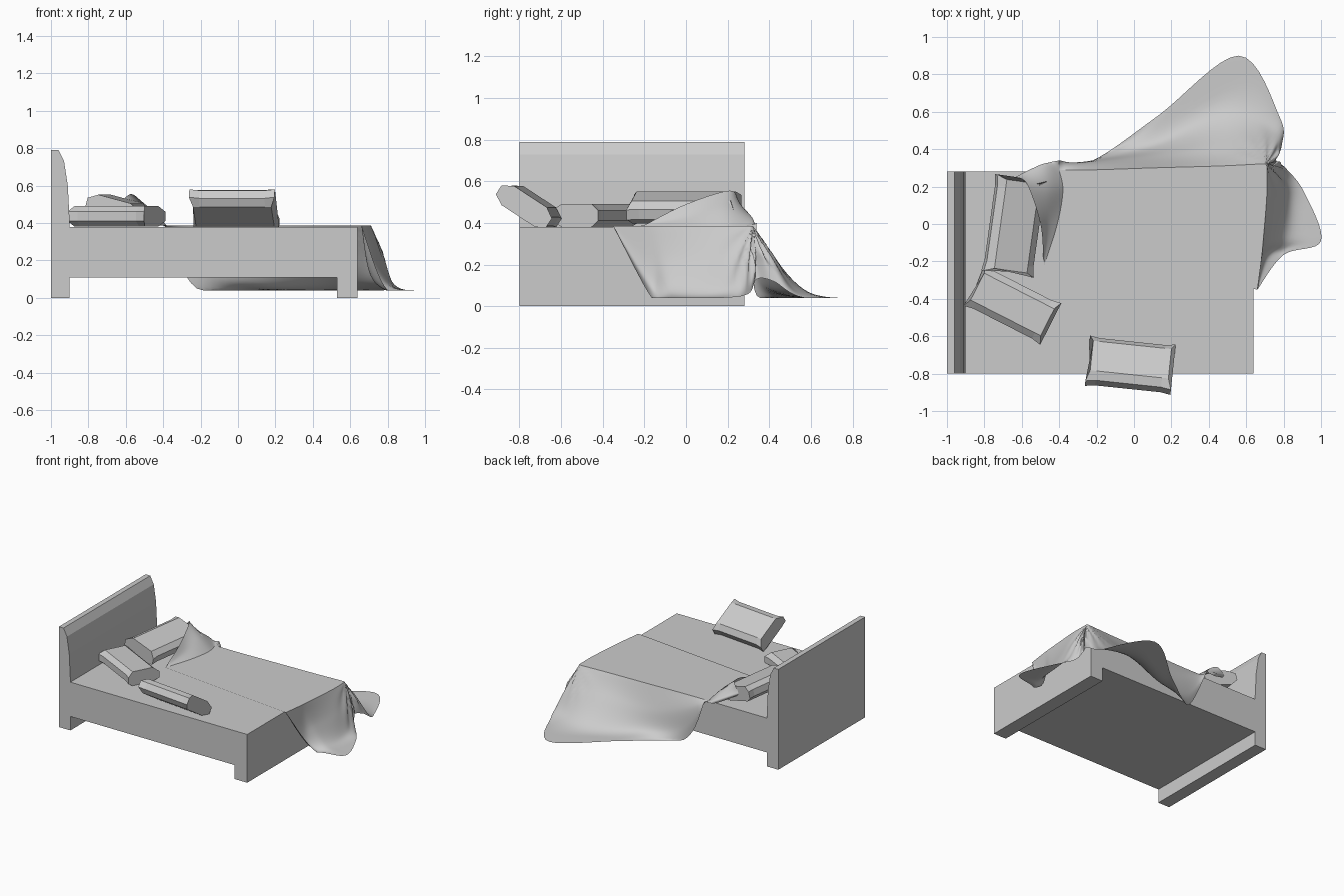
import bpy, bmesh, math
from mathutils import Vector

cube = bpy.data.objects.get("Cube")
if cube:
    bpy.data.objects.remove(cube, do_unlink=True)

# One plain grey for the whole model
grey = bpy.data.materials.new("plain_grey")
grey.use_nodes = True
colour = (0.6, 0.6, 0.6, 1)
grey.diffuse_color = colour
grey.node_tree.nodes["Principled BSDF"].inputs["Base Color"].default_value = colour

FRONT, BACK = -0.8, 0.28   # long sides of the bed
MATTRESS, SHEET = 0.38, 0.386


def finish(name, bm, smooth=False):
    """Turn a bmesh into a named grey object."""
    mesh = bpy.data.meshes.new(name)
    bm.to_mesh(mesh)
    bm.free()
    mesh.materials.append(grey)
    for poly in mesh.polygons:
        poly.use_smooth = smooth
    obj = bpy.data.objects.new(name, mesh)
    bpy.context.scene.collection.objects.link(obj)
    return obj


def extrude_profile(name, profile):
    """Extrude an x/z outline over the width of the bed."""
    bm = bmesh.new()
    face = bm.faces.new([bm.verts.new((x, FRONT, z)) for x, z in profile])
    moved = bmesh.ops.extrude_face_region(bm, geom=[face])["geom"]
    verts = [g for g in moved if isinstance(g, bmesh.types.BMVert)]
    bmesh.ops.translate(bm, verts=verts, vec=(0, BACK - FRONT, 0))
    bmesh.ops.recalc_face_normals(bm, faces=bm.faces)
    return finish(name, bm)


def box_profile(x0, x1, z0, z1):
    return [(x0, z0), (x1, z0), (x1, z1), (x0, z1)]


# Bed frame
extrude_profile("headboard", [(-1, 0), (-0.9, 0), (-0.9, 0.4), (-0.91, 0.6),
                              (-0.93, 0.73), (-0.96, 0.79), (-1, 0.79)])
extrude_profile("bed_base", box_profile(-0.9, 0.64, 0.11, MATTRESS))
extrude_profile("foot_leg", box_profile(0.53, 0.64, 0, 0.11))


def pillow(name, centre, length, width, turn, roll):
    """Bevelled block with small pointed ears at the ends."""
    bm = bmesh.new()
    half, thick, ear = width / 2, 0.055, 0.02
    section = [(-half, -0.025), (-half * 0.7, -thick), (half * 0.7, -thick), (half, -0.025),
               (half, 0.025), (half * 0.7, thick), (-half * 0.7, thick), (-half, 0.025)]
    rings = []
    for along in (-0.5, -0.42, 0.42, 0.5):
        end = abs(along) == 0.5
        ring = []
        for y, z in section:
            flare = ear if end and abs(y) == half else 0
            ring.append(bm.verts.new((along * length + math.copysign(flare, along),
                                      y + math.copysign(flare / 2, y), z)))
        rings.append(ring)
    count = len(section)
    for a, b in zip(rings, rings[1:]):
        for i in range(count):
            j = (i + 1) % count
            bm.faces.new((a[i], a[j], b[j], b[i]))
    bm.faces.new(rings[0])
    bm.faces.new(rings[-1])
    bmesh.ops.recalc_face_normals(bm, faces=bm.faces)
    obj = finish(name, bm)
    obj.location = centre
    obj.rotation_euler = (math.radians(roll), 0, math.radians(turn))


# Three loose pillows
pillow("back_pillow", (-0.64, -0.01, 0.475), 0.48, 0.26, 82, 15)
pillow("middle_pillow", (-0.65, -0.43, 0.436), 0.42, 0.23, -27, 0)
pillow("front_pillow", (-0.02, -0.755, 0.48), 0.42, 0.27, -6, -33)


def smooth_path(points, steps):
    """Catmull-Rom curve through the points."""
    pts = [Vector(p) for p in points]
    pts = [pts[0]] + pts + [pts[-1]]
    out = []
    for a, b, c, d in zip(pts, pts[1:], pts[2:], pts[3:]):
        for k in range(steps):
            t = k / steps
            out.append(b + (c - a) * (t / 2)
                       + (a * 2 - b * 5 + c * 4 - d) * (t * t / 2)
                       + (b * 3 - a - c * 3 + d) * (t ** 3 / 2))
    return out + [pts[-1]]


def cloth(name, stations, steps_along, steps_down, ripple=None):
    """Loft a thin smooth sheet through the station curves."""
    rows = [smooth_path(s, steps_down) for s in stations]
    columns = [smooth_path(c, steps_along) for c in zip(*rows)]
    bm = bmesh.new()
    grid = []
    for j, col in enumerate(columns):
        fall = j / (len(columns) - 1)
        line = []
        for p in col:
            p = ripple(p, fall) if ripple else p
            line.append(bm.verts.new((p.x, p.y, max(p.z, 0.04))))
        grid.append(line)
    for a, b in zip(grid, grid[1:]):
        for i in range(len(a) - 1):
            bm.faces.new((a[i], b[i], b[i + 1], a[i + 1]))
    bmesh.ops.remove_doubles(bm, verts=bm.verts, dist=0.0005)
    bmesh.ops.recalc_face_normals(bm, faces=bm.faces)
    finish(name, bm, smooth=True)
    return columns


def corner_folds(p, fall):
    """Small gathers radiating from the bed corner."""
    away = Vector((p.x - 0.71, p.y - 0.32))
    near = math.exp(-(away.length / 0.12) ** 2) * math.sin(math.pi * fall)
    wave = 0.012 * near * math.sin(12 * math.atan2(away.y, away.x))
    return p + Vector((wave, wave, 0))


# Hanging blanket: each station runs from the mattress edge down to the hem
S, F = SHEET, 0.04
drape = [
    [(-0.4, 0.29, S), (-0.4, 0.31, 0.39), (-0.4, 0.33, 0.395), (-0.4, 0.34, 0.4)],
    [(-0.2, 0.29, S), (-0.21, 0.33, 0.28), (-0.22, 0.34, 0.15), (-0.22, 0.34, 0.05)],
    [(0.1, 0.3, S), (0.1, 0.36, 0.22), (0.11, 0.43, 0.07), (0.13, 0.58, F)],
    [(0.45, 0.31, S), (0.46, 0.4, 0.25), (0.5, 0.6, 0.06), (0.56, 0.9, F)],
    [(0.66, 0.32, S), (0.7, 0.42, 0.24), (0.74, 0.5, 0.1), (0.78, 0.57, F)],
    [(0.7, 0.32, S), (0.75, 0.35, 0.28), (0.78, 0.4, 0.2), (0.79, 0.42, 0.12)],
    [(0.71, 0.31, S), (0.74, 0.32, 0.28), (0.75, 0.33, 0.2), (0.76, 0.34, 0.13)],
    [(0.71, 0.29, S), (0.76, 0.3, 0.26), (0.79, 0.31, 0.15), (0.81, 0.3, 0.06)],
    [(0.71, 0.15, S), (0.77, 0.15, 0.22), (0.83, 0.14, 0.07), (0.91, 0.17, F)],
    [(0.69, -0.1, S), (0.73, -0.08, 0.2), (0.82, -0.07, 0.06), (1, -0.09, F)],
    [(0.68, -0.2, S), (0.69, -0.18, 0.2), (0.72, -0.175, 0.1), (0.8, -0.165, F)],
    [(0.66, -0.35, S)] * 4,
]
rim = cloth("hanging_blanket", drape, 8, 8, corner_folds)[0]

# Blanket corner thrown over the back pillow: mattress crease up to the raised hem
throw = [
    [(-0.48, -0.22, S), (-0.48, -0.2, 0.39), (-0.485, -0.18, 0.4)],
    [(-0.41, 0, S), (-0.46, 0, 0.43), (-0.5, 0, 0.49)],
    [(-0.38, 0.18, S), (-0.46, 0.18, 0.47), (-0.57, 0.21, 0.555)],
    [(-0.4, 0.29, S), (-0.48, 0.31, 0.43), (-0.63, 0.25, 0.5)],
    [(-0.4, 0.34, 0.4), (-0.48, 0.32, 0.4), (-0.62, 0.25, 0.47)],
]
crease = cloth("blanket_corner", throw, 8, 8)[0]

# Flat part of the blanket lying on the mattress, joining both edges
bm = bmesh.new()
outline = list(rim) + crease[:25]
face = bm.faces.new([bm.verts.new((p.x, p.y, SHEET)) for p in outline[:-1]])
bmesh.ops.triangulate(bm, faces=[face])
for f in bm.faces:
    if f.normal.z < 0:
        f.normal_flip()
finish("flat_blanket", bm)
